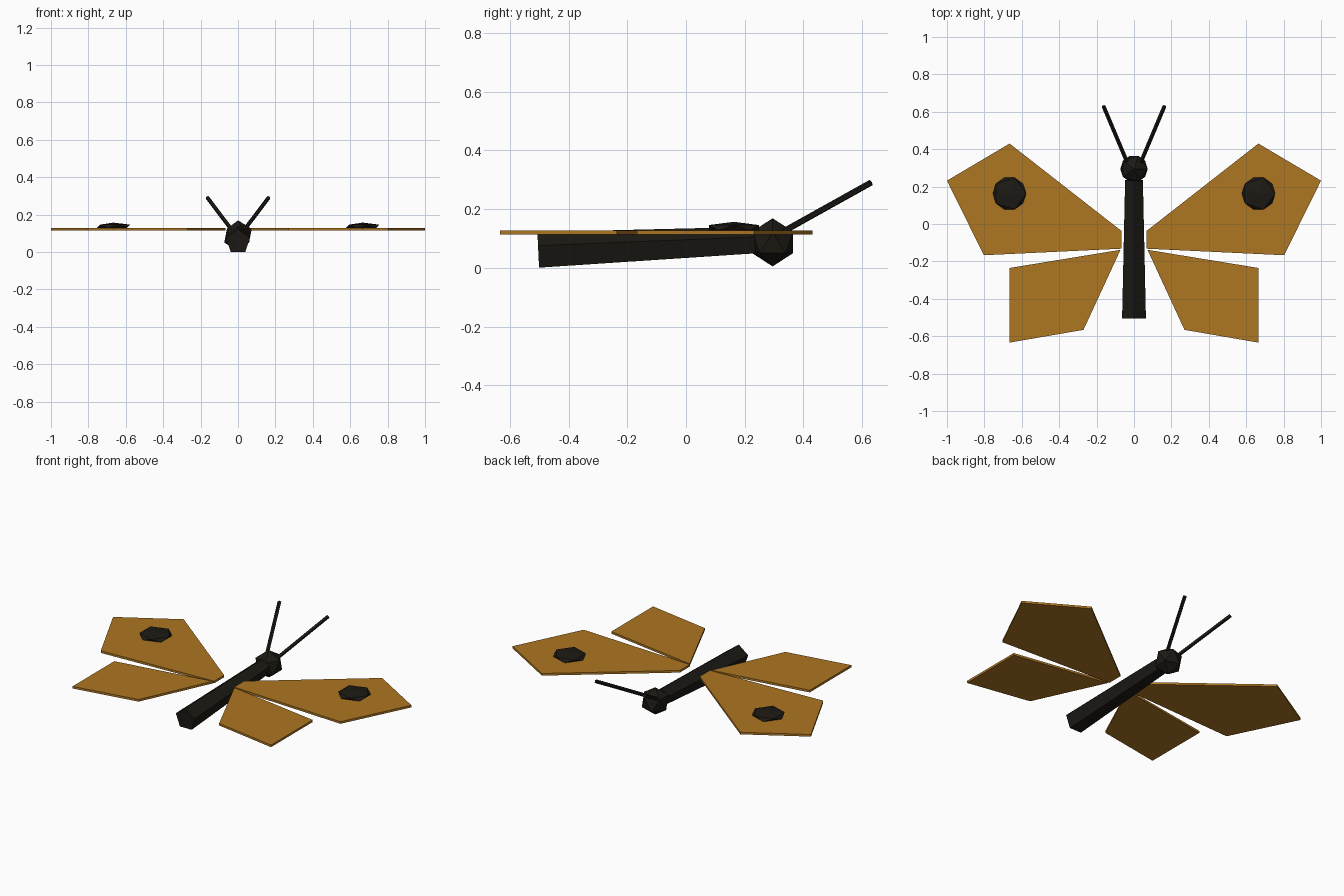
import bpy, bmesh
from math import sin, cos, pi
from mathutils import Vector

if "Cube" in bpy.data.objects:
    bpy.data.objects.remove(bpy.data.objects["Cube"])


def material(name, rgb):
    m = bpy.data.materials.new(name)
    m.diffuse_color = (*rgb, 1)
    m.use_nodes = True
    m.node_tree.nodes["Principled BSDF"].inputs["Base Color"].default_value = m.diffuse_color
    return m


ORANGE = material("orange", (0.42, 0.18, 0.016))
BLACK = material("black", (0.012, 0.010, 0.007))


def finish(name, bm, mat):
    bmesh.ops.recalc_face_normals(bm, faces=bm.faces)
    me = bpy.data.meshes.new(name)
    bm.to_mesh(me)
    bm.free()
    me.materials.append(mat)
    ob = bpy.data.objects.new(name, me)
    bpy.context.collection.objects.link(ob)
    return ob


def rod(name, a, b, ra, rb, sides, mat):
    """Tapered rod from a to b with one corner pointing up."""
    a, b = Vector(a), Vector(b)
    d = (b - a).normalized()
    side = d.cross(Vector((0, 0, 1))).normalized()
    up = side.cross(d)
    bm = bmesh.new()
    rings = []
    for p, r in ((a, ra), (b, rb)):
        angles = [2 * pi * i / sides for i in range(sides)]
        rings.append([bm.verts.new(p + r * (side * sin(t) + up * cos(t))) for t in angles])
    for i in range(sides):
        j = (i + 1) % sides
        bm.faces.new((rings[0][i], rings[0][j], rings[1][j], rings[1][i]))
    for ring in rings:
        bm.faces.new(ring)
    return finish(name, bm, mat)


def ball(name, centre, radius, height, mat):
    """Faceted twenty-sided ball, optionally flattened."""
    bm = bmesh.new()
    bmesh.ops.create_icosphere(bm, subdivisions=1, radius=1)
    bmesh.ops.scale(bm, vec=(radius, radius, height), verts=bm.verts)
    bmesh.ops.translate(bm, vec=centre, verts=bm.verts)
    return finish(name, bm, mat)


def plate(name, outline, z0, z1, mat):
    """Flat outline given thickness."""
    bm = bmesh.new()
    face = bm.faces.new([bm.verts.new((x, y, z0)) for x, y in outline])
    top = bmesh.ops.extrude_face_region(bm, geom=[face])["geom"]
    bmesh.ops.translate(bm, vec=(0, 0, z1 - z0),
                        verts=[v for v in top if isinstance(v, bmesh.types.BMVert)])
    return finish(name, bm, mat)


# Body and head
rod("body", (0, -0.503, 0.055), (0, 0.235, 0.09), 0.067, 0.05, 5, BLACK)
ball("head", (0, 0.295, 0.087), 0.082, 0.082, BLACK)

# Wing outlines for the right side
FORE = [(0.067, -0.037), (0.665, 0.43), (1.0, 0.232), (0.803, -0.167), (0.067, -0.132)]
HIND = [(0.072, -0.138), (0.665, -0.235), (0.665, -0.634), (0.27, -0.566)]

for label, s in (("right", 1), ("left", -1)):
    plate(f"{label}_fore_wing", [(s * x, y) for x, y in FORE], 0.114, 0.127, ORANGE)
    plate(f"{label}_hind_wing", [(s * x, y) for x, y in HIND], 0.114, 0.127, ORANGE)
    # Raised wing spot
    ball(f"{label}_wing_spot", (s * 0.666, 0.163, 0.137), 0.1, 0.02, BLACK)
    # Antenna
    rod(f"{label}_antenna", (s * 0.024, 0.30, 0.106), (s * 0.163, 0.63, 0.29),
        0.011, 0.011, 5, BLACK)
